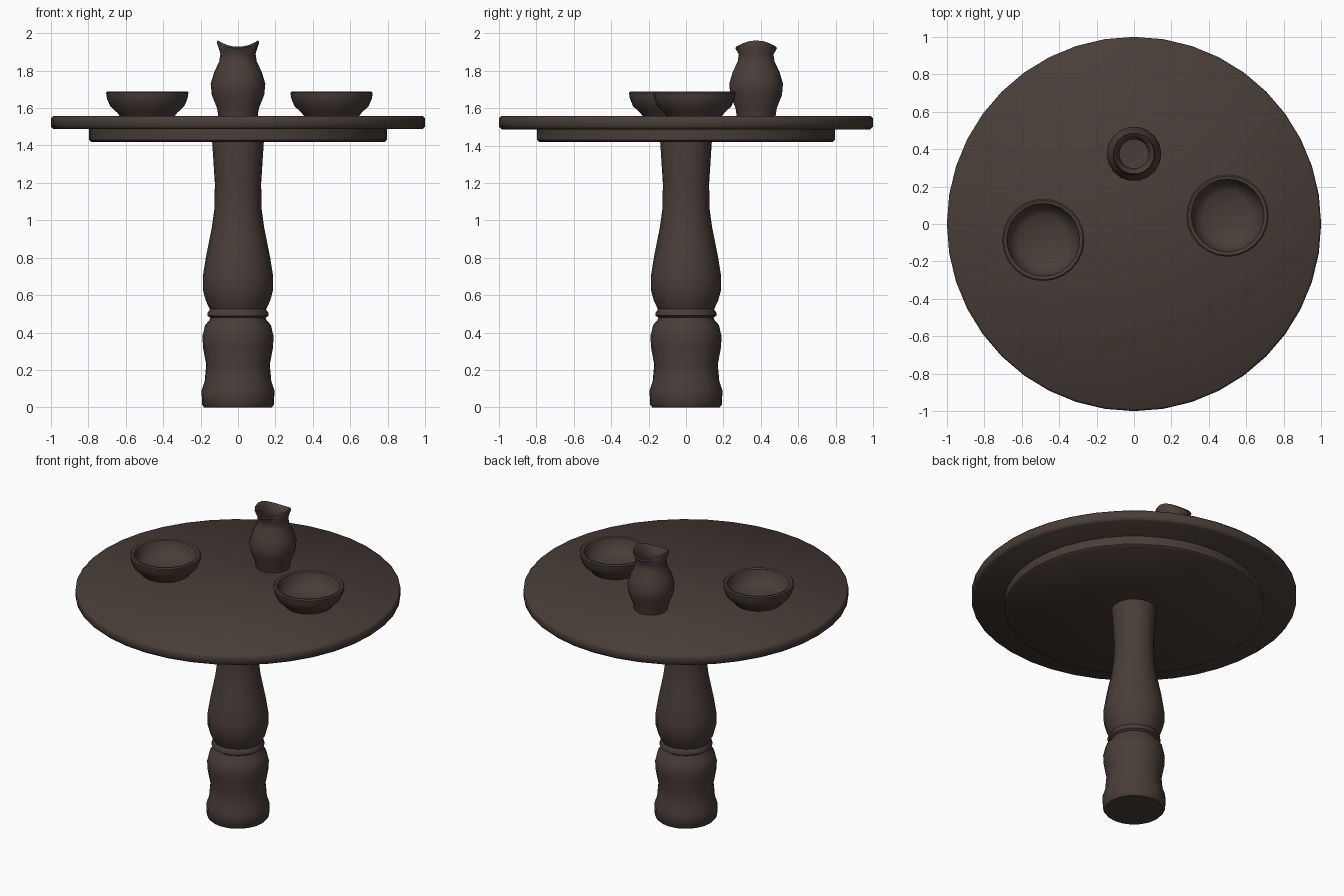
import bpy, bmesh, math

if "Cube" in bpy.data.objects:
    bpy.data.objects.remove(bpy.data.objects["Cube"])

wood = bpy.data.materials.new("dark brown wood")
wood.diffuse_color = (0.066, 0.048, 0.039, 1)
wood.use_nodes = True
wood.node_tree.nodes["Principled BSDF"].inputs["Base Color"].default_value = wood.diffuse_color


def lathe(name, profile, loc=(0, 0), sides=24, wave=None):
    """Spin (radius, z) points around z; radius 0 makes a closed end."""
    bm = bmesh.new()
    rings = []
    for r, z in profile:
        if r == 0:
            rings.append([bm.verts.new((0, 0, z))] * sides)
            continue
        ring = []
        for i in range(sides):
            a = 2 * math.pi * i / sides
            dz = wave(a, z) if wave else 0
            ring.append(bm.verts.new((r * math.cos(a), r * math.sin(a), z + dz)))
        rings.append(ring)
    for lo, hi in zip(rings, rings[1:]):
        for i in range(sides):
            j = (i + 1) % sides
            quad = list(dict.fromkeys((lo[i], lo[j], hi[j], hi[i])))
            bm.faces.new(quad)
    bmesh.ops.recalc_face_normals(bm, faces=bm.faces)
    me = bpy.data.meshes.new(name)
    bm.to_mesh(me)
    bm.free()
    me.materials.append(wood)
    ob = bpy.data.objects.new(name, me)
    ob.location = (loc[0], loc[1], 0)
    bpy.context.collection.objects.link(ob)
    bpy.ops.object.select_all(action='DESELECT')
    ob.select_set(True)
    bpy.context.view_layer.objects.active = ob
    bpy.ops.object.shade_smooth_by_angle(angle=math.radians(50))
    return ob


# turned pedestal
lathe("pedestal", [(0, 0), (.18, 0), (.192, .015), (.195, .09), (.178, .14), (.17, .23),
                   (.187, .32), (.19, .38), (.176, .44), (.15, .47), (.148, .48),
                   (.163, .49), (.163, .505), (.15, .525), (.172, .57), (.188, .63),
                   (.188, .70), (.172, .80), (.14, .96), (.125, 1.07), (.124, 1.2),
                   (.138, 1.42), (.138, 1.45), (0, 1.45)], sides=20)

# round top and its under plate
lathe("under_plate", [(0, 1.42), (.785, 1.42), (.797, 1.43), (.797, 1.495), (0, 1.495)], sides=40)
lathe("table_top", [(0, 1.487), (.985, 1.487), (1, 1.5), (1, 1.545), (.988, 1.558), (0, 1.558)],
      sides=40)

# two bowls
bowl = [(0, 1.555), (.145, 1.555), (.16, 1.575), (.198, 1.61), (.215, 1.65), (.22, 1.682),
        (.212, 1.689), (.195, 1.685), (.185, 1.65), (.165, 1.615), (.13, 1.592), (0, 1.585)]
lathe("left_bowl", bowl, (-.485, -.085))
lathe("right_bowl", bowl, (.5, .045))


# pitcher with a rim that dips at front and back
def rim_wave(a, z):
    return .017 * (math.cos(2 * a) - 1) * max(0, (z - 1.88) / .08)


lathe("pitcher", [(0, 1.555), (.105, 1.555), (.112, 1.6), (.14, 1.67), (.146, 1.73), (.128, 1.79),
                  (.1, 1.85), (.094, 1.89), (.113, 1.95), (.108, 1.962), (.1, 1.955), (.078, 1.89),
                  (.082, 1.85), (.11, 1.78), (.12, 1.7), (.09, 1.6), (0, 1.59)],
      (0, .375), 18, rim_wave)
